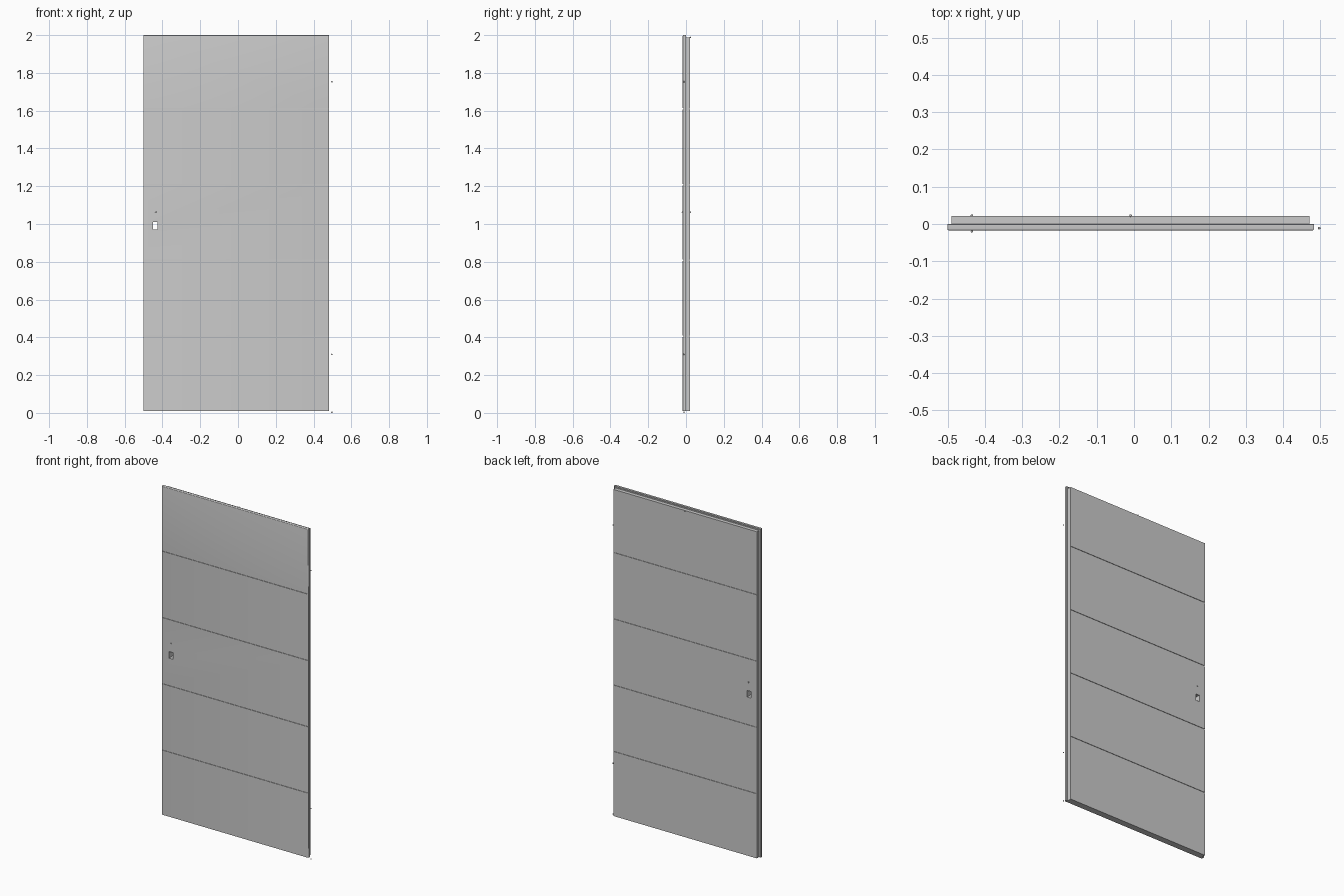
import bpy, bmesh, math

if "Cube" in bpy.data.objects:
    bpy.data.objects.remove(bpy.data.objects["Cube"])

X0, X1, Z0, Z1 = -0.501, 0.483, 0.01, 2.0


def make_object(name, bm):
    bmesh.ops.recalc_face_normals(bm, faces=bm.faces[:])
    mesh = bpy.data.meshes.new(name)
    bm.to_mesh(mesh)
    bm.free()
    obj = bpy.data.objects.new(name, mesh)
    bpy.context.collection.objects.link(obj)
    return obj


def add_box(bm, x, y, z):
    res = bmesh.ops.create_cube(bm, size=1)
    for v in res["verts"]:
        v.co = ((x[0] + x[1]) / 2 + v.co.x * (x[1] - x[0]),
                (y[0] + y[1]) / 2 + v.co.y * (y[1] - y[0]),
                (z[0] + z[1]) / 2 + v.co.z * (z[1] - z[0]))


# Door leaf: rectangular loops (depth, inset) from rounded face to rebated back
R = 0.005
profile = [(-0.0175 + R * (1 - math.cos(a)), R * (1 - math.sin(a)))
           for a in (i * math.pi / 8 for i in range(5))]
profile += [(-0.0008, 0.0), (0.0, 0.001), (0.0, 0.005), (-0.003, 0.005),
            (-0.003, 0.009), (0.0, 0.009), (0.0, 0.0115), (0.0215, 0.0115)]
bm = bmesh.new()
loops = []
for y, d in profile:
    corners = [(X0 + d, Z0), (X1 - d, Z0), (X1 - d, Z1 - d), (X0 + d, Z1 - d)]
    loops.append([bm.verts.new((x, y, z)) for x, z in corners])
for a, b in zip(loops, loops[1:]):
    for i in range(4):
        j = (i + 1) % 4
        bm.faces.new((a[i], a[j], b[j], b[i]))
bm.faces.new(loops[0])
bm.faces.new(loops[-1])
door = make_object("door_leaf", bm)

# Cutters: panel grooves on both faces and the lock opening
bm = bmesh.new()
for z in (0.405, 0.807, 1.208, 1.61):
    for y in ((-0.03, -0.0145), (0.0185, 0.03)):
        add_box(bm, (-0.6, 0.6), y, (z - 0.004, z + 0.004))
add_box(bm, (-0.45, -0.425), (-0.05, 0.05), (0.97, 1.01))
cutter = make_object("groove_cutter", bm)
cutter.hide_render = True
cutter.hide_set(True)
cut = door.modifiers.new("cut", "BOOLEAN")
cut.operation = "DIFFERENCE"
cut.solver = "EXACT"
cut.object = cutter
bpy.context.view_layer.objects.active = door
door.select_set(True)
bpy.ops.object.modifier_apply(modifier="cut")
bpy.data.objects.remove(cutter)
bpy.ops.object.shade_smooth_by_angle(angle=math.radians(30))

# Small mounting-point balls for handles, hinges and closer
points = {"handle_point_front": (-0.435, -0.0195, 1.063),
          "handle_point_back": (-0.435, 0.0225, 1.063),
          "hinge_point_top": (0.497, -0.011, 1.753),
          "hinge_point_bottom": (0.497, -0.011, 0.31),
          "pivot_point": (0.497, -0.011, 0.0035),
          "closer_point": (-0.009, 0.0225, 1.988)}
for name, loc in points.items():
    bm = bmesh.new()
    bmesh.ops.create_uvsphere(bm, u_segments=12, v_segments=8, radius=0.0035)
    ball = make_object(name, bm)
    ball.location = loc
    ball.data.shade_smooth()
